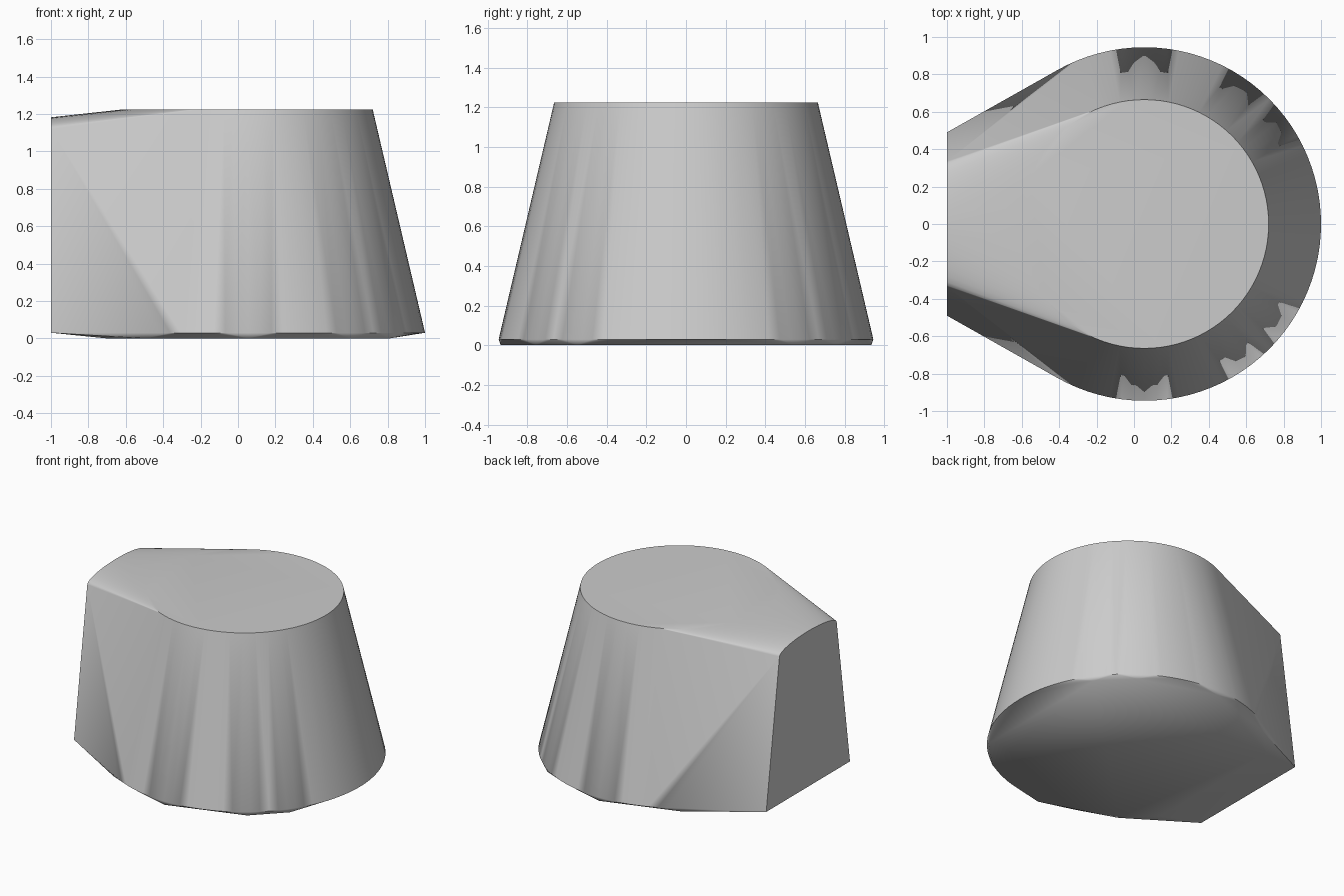
import bpy, bmesh
from math import sin, cos, pi, radians

cube = bpy.data.objects.get("Cube")
if cube:
    bpy.data.objects.remove(cube, do_unlink=True)

CENTRE_X = 0.055


def ring(radius, z, angles):
    return [(CENTRE_X + radius * cos(a), radius * sin(a), z) for a in angles]


full_turn = [2 * pi * i / 96 for i in range(96)]
foot_angles = [radians(s * a) for a in (36, 54, 90, 126, 144) for s in (-1, 1)]

# Tapered round body with a slightly faceted foot
points = ring(0.665, 1.225, full_turn)
points += ring(0.945, 0.03, full_turn)
points += ring(0.935, 0.0, foot_angles)

# Flat end of the spout with an arched top
points += [(-1, -0.49, 0.03), (-1, 0.49, 0.03)]
points += [(-1, 0.335 * cos(pi * i / 16), 1.12 + 0.062 * sin(pi * i / 16))
           for i in range(17)]

# Stretch one skin over all the profiles
bm = bmesh.new()
for p in points:
    bm.verts.new(p)
hull = bmesh.ops.convex_hull(bm, input=bm.verts[:])
loose = [v for v in bm.verts if not v.link_faces]
bmesh.ops.delete(bm, geom=loose, context='VERTS')
bmesh.ops.dissolve_limit(bm, angle_limit=radians(0.2), verts=bm.verts[:], edges=bm.edges[:])
bmesh.ops.recalc_face_normals(bm, faces=bm.faces[:])

mesh = bpy.data.meshes.new("body")
bm.to_mesh(mesh)
bm.free()
body = bpy.data.objects.new("body", mesh)
bpy.context.collection.objects.link(body)

# Plain grey finish
grey = bpy.data.materials.new("light grey")
grey.use_nodes = True
colour = (0.6, 0.6, 0.6, 1)
grey.diffuse_color = colour
grey.node_tree.nodes["Principled BSDF"].inputs["Base Color"].default_value = colour
mesh.materials.append(grey)

bpy.ops.object.select_all(action='DESELECT')
body.select_set(True)
bpy.context.view_layer.objects.active = body
bpy.ops.object.shade_smooth_by_angle(angle=radians(40))
